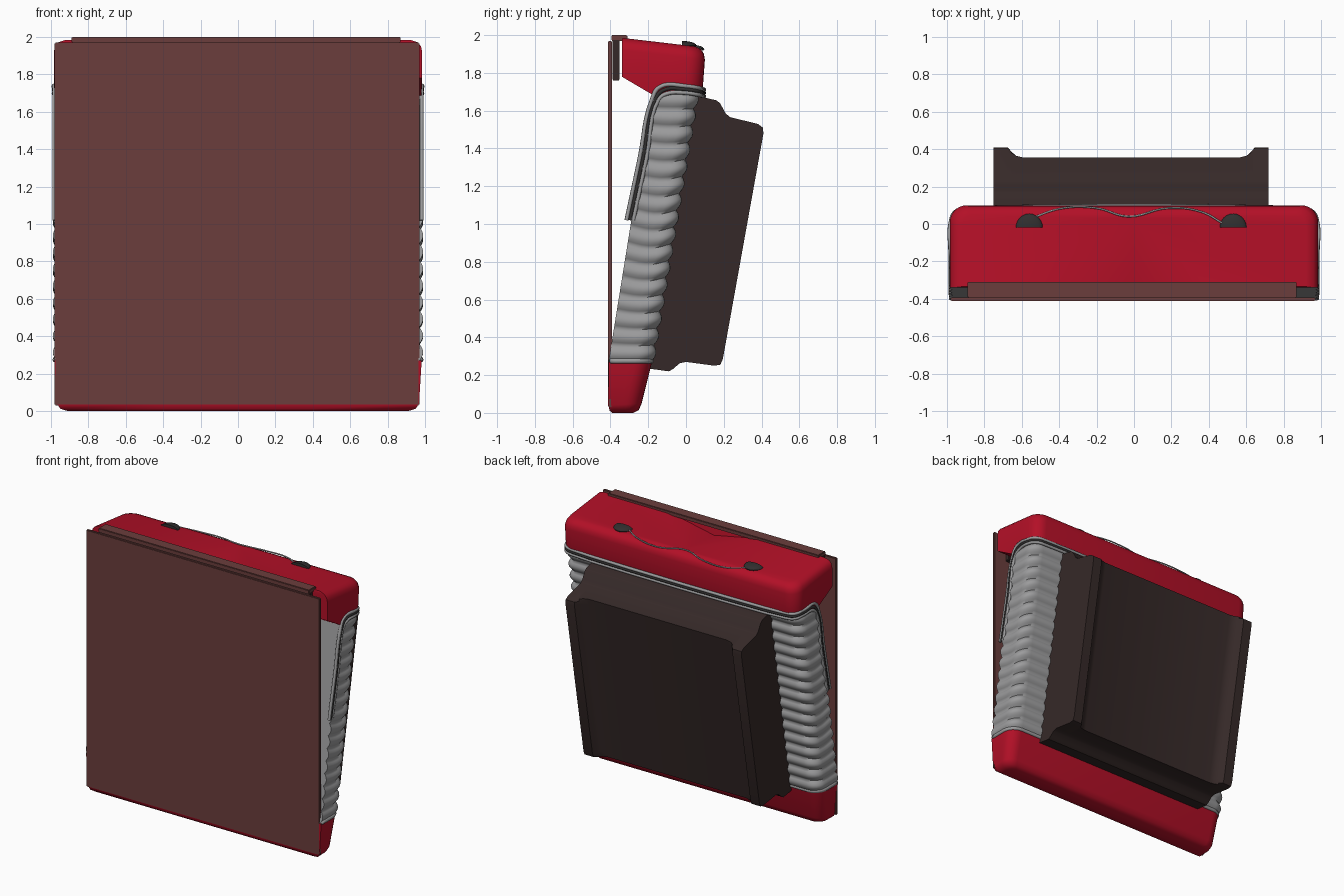
import bpy, bmesh, math

if "Cube" in bpy.data.objects:
    bpy.data.objects.remove(bpy.data.objects["Cube"])

def mat(name, r, g, b):
    m = bpy.data.materials.new(name)
    m.diffuse_color = (r, g, b, 1)
    m.use_nodes = True
    m.node_tree.nodes["Principled BSDF"].inputs["Base Color"].default_value = m.diffuse_color
    return m

RED = mat("red", 0.45, 0.005, 0.02)
BROWN = mat("brown", 0.145, 0.048, 0.045)
DARK = mat("dark brown", 0.036, 0.022, 0.021)
GREY = mat("grey", 0.33, 0.33, 0.335)
BLACK = mat("charcoal", 0.03, 0.028, 0.028)

def finish(bm, name, m, angle=40):
    bmesh.ops.recalc_face_normals(bm, faces=bm.faces)
    me = bpy.data.meshes.new(name)
    bm.to_mesh(me)
    bm.free()
    ob = bpy.data.objects.new(name, me)
    bpy.context.collection.objects.link(ob)
    me.materials.append(m)
    bpy.ops.object.select_all(action='DESELECT')
    ob.select_set(True)
    bpy.context.view_layer.objects.active = ob
    bpy.ops.object.shade_smooth_by_angle(angle=math.radians(angle))
    return ob

def loft(rings, name, m, angle=40, peak=None, dent=0):
    """Skin closed rings; the last cap may be a fan around a peak point."""
    bm = bmesh.new()
    vs = [[bm.verts.new(p) for p in r] for r in rings]
    n = len(vs[0])
    for a, b in zip(vs, vs[1:]):
        for i in range(n):
            j = (i + 1) % n
            bm.faces.new((a[i], a[j], b[j], b[i]))
    bm.faces.new(vs[0])
    if peak:
        c = bm.verts.new(peak)
        for i in range(n):
            bm.faces.new((vs[-1][i], vs[-1][(i + 1) % n], c))
        for v in vs[-1]:
            if abs(v.co.x) < 0.01 and v.co.y < -0.2:
                v.co.z -= dent
    else:
        bm.faces.new(vs[-1])
    return finish(bm, name, m, angle)

def ring(hx, y0, y1, zf, zb, r=0.08, sag=0):
    """Outline with square front corners and rounded back corners."""
    half = [(0.0, y0), (0.4, y0), (hx, y0)]
    half += [(hx, y0 + (y1 - r - y0) * k / 4) for k in (1, 2, 3)]
    for k in range(7):
        a = math.pi / 2 * k / 6
        half.append((hx - r + r * math.cos(a), y1 - r + r * math.sin(a)))
    pts = half + [(-x, y) for x, y in reversed(half[1:])]
    out = []
    for x, y in pts:
        t = (y - y0) / (y1 - y0)
        out.append((x, y, zf + (zb - zf) * t - sag * math.sin(math.pi * t)))
    return out

def tube(pts, name, m, radius, closed=False):
    cu = bpy.data.curves.new(name, 'CURVE')
    cu.dimensions = '3D'
    cu.bevel_depth = radius
    cu.bevel_resolution = 2
    cu.resolution_u = 6
    cu.use_fill_caps = True
    sp = cu.splines.new('BEZIER' if not closed else 'POLY')
    if closed:
        sp.points.add(len(pts) - 1)
        for p, co in zip(sp.points, pts):
            p.co = (*co, 1)
        sp.use_cyclic_u = True
    else:
        sp.bezier_points.add(len(pts) - 1)
        for p, co in zip(sp.bezier_points, pts):
            p.co = co
            p.handle_left_type = p.handle_right_type = 'AUTO'
    cu.materials.append(m)
    ob = bpy.data.objects.new(name, cu)
    bpy.context.collection.objects.link(ob)

def box(name, m, x0, x1, y0, y1, z0, z1):
    bm = bmesh.new()
    bmesh.ops.create_cube(bm, size=1)
    for v in bm.verts:
        v.co = ((x0 + x1) / 2 + v.co.x * (x1 - x0),
                (y0 + y1) / 2 + v.co.y * (y1 - y0),
                (z0 + z1) / 2 + v.co.z * (z1 - z0))
    bmesh.ops.bevel(bm, geom=bm.edges[:], offset=0.004, segments=2, affect='EDGES')
    return finish(bm, name, m)

# front panel and the lip hooked over its top
box("front_panel", BROWN, -0.98, 0.97, -0.412, -0.392, 0.03, 1.97)
box("lip_flap", DARK, -0.89, 0.87, -0.39, -0.352, 1.76, 1.975)
box("lip_top", BROWN, -0.89, 0.87, -0.395, -0.31, 1.97, 2.0)

# leaning ribbed bellows
RIBS, SEG = 16, 6
rings = []
for i in range(RIBS * SEG + 1):
    f = i / (RIBS * SEG)
    z = 0.27 + 1.43 * f
    b = 0.02 * abs(math.sin(math.pi * i / SEG))
    rings.append(ring(0.97 + b, -0.41 + 0.23 * f, -0.185 + 0.24 * f + b, z, z, 0.09,
                      0.025 * math.sin(math.pi * f)))
loft(rings, "bellows", GREY, 75)

# bottom box
loft([ring(0.91, -0.39, -0.28, 0.0, 0.0, 0.05),
      ring(0.95, -0.405, -0.25, 0.012, 0.015, 0.07),
      ring(0.968, -0.41, -0.235, 0.04, 0.05, 0.08),
      ring(0.982, -0.41, -0.18, 0.27, 0.27, 0.09)], "bottom_box", RED, 50)

# top box with a sagging lid
loft([ring(0.98, -0.17, 0.085, 1.68, 1.70, 0.09),
      ring(0.985, -0.34, 0.09, 1.78, 1.735, 0.09),
      ring(0.985, -0.34, 0.10, 1.92, 1.87, 0.09),
      ring(0.978, -0.34, 0.095, 1.95, 1.90, 0.09),
      ring(0.96, -0.34, 0.08, 1.972, 1.925, 0.08),
      ring(0.92, -0.335, 0.05, 1.985, 1.94, 0.06)],
     "top_box", RED, 50, peak=(0, 0.03, 1.94), dent=0.08)

# trim: zip rails running up both sides and around the bellows top
def rail(d):
    half = [(0.982, -0.315 + d, 1.02), (0.982, -0.245 + d, 1.35), (0.982, -0.18 + d, 1.66),
            (0.982, -0.14 + d, 1.725 - d), (0.982, 0.0, 1.73 - d), (0.955, 0.065, 1.72 - d),
            (0.89, 0.083, 1.715 - d)]
    return half + [(-x, y, z) for x, y, z in reversed(half)]

tube(rail(0.0), "outer_zip_rail", GREY, 0.011)
tube(rail(0.018), "zip_piping", BLACK, 0.01)
tube(rail(0.036), "inner_zip_rail", GREY, 0.011)
tube(ring(0.977, -0.395, -0.185, 0.275, 0.275, 0.09), "bottom_trim", GREY, 0.015, True)

# back tray: side profile swept across x, with its middle sunk between two flanges
prof = [(-0.2, 0.235), (-0.09, 0.22), (-0.065, 0.235), (-0.035, 0.262), (0.0, 0.27),
        (0.15, 0.25), (0.182, 0.255), (0.195, 0.285), (0.41, 1.48), (0.407, 1.51),
        (0.38, 1.53), (0.235, 1.565), (0.21, 1.585), (0.18, 1.64), (0.16, 1.655), (0.05, 1.68)]
C, S = math.cos(math.radians(10.1)), math.sin(math.radians(10.1))

def station(x, depth):
    out = []
    for y, z in prof:
        over = max(0, y * C - z * S - depth)
        out.append((x, y - over * C, z + over * S))
    return out

loft([station(x, d) for x, d in ((-0.75, 1), (-0.675, 1), (-0.655, 0.115), (-0.63, 0.09),
                                 (-0.59, 0.08), (0.56, 0.08), (0.6, 0.09), (0.625, 0.115),
                                 (0.645, 1), (0.72, 1))], "back_tray", DARK, 35)

# carry cord and its two half-round anchors
for x in (-0.56, 0.53):
    bm = bmesh.new()
    bmesh.ops.create_uvsphere(bm, u_segments=24, v_segments=12, radius=1)
    bmesh.ops.bisect_plane(bm, geom=bm.verts[:] + bm.edges[:] + bm.faces[:],
                           plane_co=(0, 0, 0), plane_no=(0, -1, 0), clear_outer=True)
    bmesh.ops.holes_fill(bm, edges=[e for e in bm.edges if e.is_boundary], sides=0)
    for v in bm.verts:
        v.co = (x + v.co.x * 0.072, -0.02 + v.co.y * 0.075, 1.945 + v.co.z * 0.024)
    finish(bm, "cord_anchor", BLACK)
tube([(-0.55, 0.03, 1.945), (-0.38, 0.085, 1.925), (-0.2, 0.085, 1.93), (-0.03, 0.04, 1.945),
      (0.18, 0.085, 1.93), (0.36, 0.065, 1.94), (0.48, 0.0, 1.95)], "carry_cord", GREY, 0.005)
